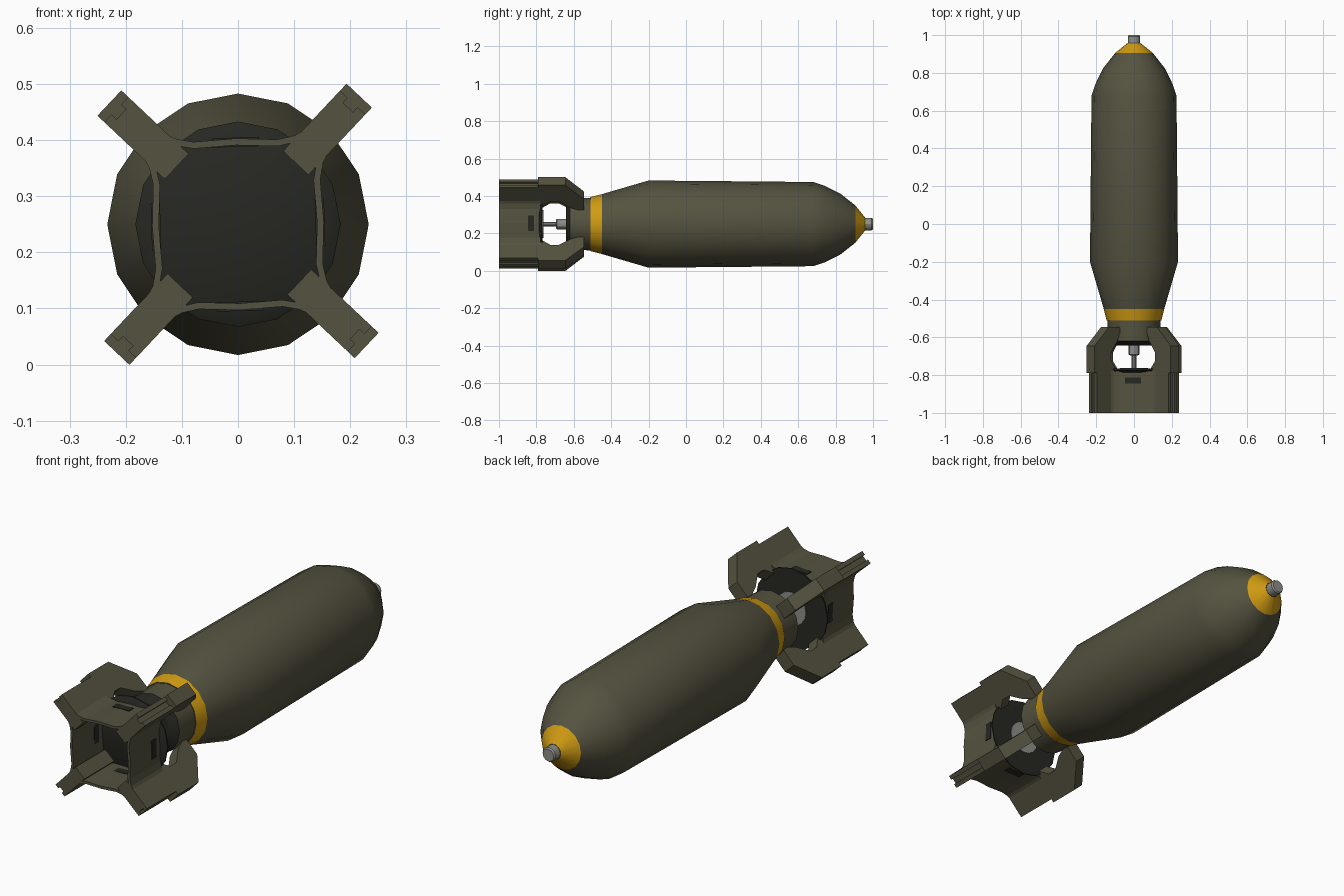
import bpy, bmesh, math
from mathutils import Vector

if "Cube" in bpy.data.objects:
    bpy.data.objects.remove(bpy.data.objects["Cube"])

CZ = 0.25          # height of the long axis
ROLL = 1.7         # slight roll of the tail unit, degrees


def material(name, rgb):
    m = bpy.data.materials.new(name)
    m.diffuse_color = (*rgb, 1)
    m.use_nodes = True
    m.node_tree.nodes["Principled BSDF"].inputs["Base Color"].default_value = m.diffuse_color
    return m


OLIVE = material("olive", (0.09, 0.085, 0.05))
YELLOW = material("yellow", (0.63, 0.33, 0.006))
DARK = material("dark", (0.02, 0.02, 0.016))
METAL = material("metal", (0.27, 0.27, 0.25))


def finish(name, bm, mat, smooth=False):
    bmesh.ops.recalc_face_normals(bm, faces=bm.faces)
    me = bpy.data.meshes.new(name)
    bm.to_mesh(me)
    bm.free()
    me.materials.append(mat)
    ob = bpy.data.objects.new(name, me)
    ob.location.z = CZ
    bpy.context.collection.objects.link(ob)
    if smooth:
        bpy.ops.object.select_all(action='DESELECT')
        ob.select_set(True)
        bpy.context.view_layer.objects.active = ob
        bpy.ops.object.shade_smooth_by_angle(angle=math.radians(30))
    return ob


def lathe(name, profile, mat, n=16, caps=(False, False)):
    """Revolve (y, radius) points about the y axis."""
    bm = bmesh.new()
    rings = [[bm.verts.new((r * math.cos(2 * math.pi * k / n), y,
                            r * math.sin(2 * math.pi * k / n))) for k in range(n)]
             for y, r in profile]
    for a, b in zip(rings, rings[1:]):
        for k in range(n):
            j = (k + 1) % n
            bm.faces.new((a[k], a[j], b[j], b[k]))
    for ring, cap in zip((rings[0], rings[-1]), caps):
        if cap:
            bm.faces.new(ring)
    return finish(name, bm, mat, True)


def prism(name, pts, vec, angle, mat):
    """Extrude a planar outline of (radial, y, tangent) points, turned to an angle."""
    a = math.radians(angle)
    e = Vector((math.cos(a), 0, math.sin(a)))
    t = Vector((-math.sin(a), 0, math.cos(a)))
    place = lambda p: e * p[0] + Vector((0, p[1], 0)) + t * p[2]
    bm = bmesh.new()
    face = bm.faces.new([bm.verts.new(place(p)) for p in pts])
    out = bmesh.ops.extrude_face_region(bm, geom=[face])
    bmesh.ops.translate(bm, vec=place(vec),
                        verts=[v for v in out['geom'] if isinstance(v, bmesh.types.BMVert)])
    if face.is_valid and len(face.edges[0].link_faces) > 2:
        bm.faces.remove(face)
    if not all(e.is_manifold for e in bm.edges):
        bmesh.ops.holes_fill(bm, edges=bm.edges)
    return finish(name, bm, mat)


# Casing with painted bands
lathe("casing", [(-0.45, 0.16), (-0.2, 0.233), (0.25, 0.229), (0.68, 0.225),
                 (0.74, 0.205), (0.825, 0.163), (0.905, 0.1)], OLIVE)
lathe("nose_band", [(0.905, 0.1), (0.958, 0.034)], YELLOW)
lathe("tail_band", [(-0.51, 0.145), (-0.45, 0.16)], YELLOW)
lathe("tail_neck", [(-0.62, 0.137), (-0.55, 0.139), (-0.51, 0.141), (-0.51, 0.145)], OLIVE)
lathe("neck_cap", [(-0.642, 0.1), (-0.62, 0.137)], DARK, caps=(True, False))

# Fuzes
lathe("nose_fuze", [(0.95, 0.026), (0.958, 0.033), (0.993, 0.033), (1.0, 0.028)],
      METAL, 12, (True, True))
lathe("tail_fuze", [(-0.695, 0.022), (-0.69, 0.028), (-0.64, 0.028)], METAL, 12, (True, True))
lathe("tail_rod", [(-0.78, 0.012), (-0.69, 0.012)], METAL, 8, (True, True))

# Bulkhead at the front of the tail box
lathe("bulkhead", [(-0.785, 0.16), (-0.772, 0.183), (-0.766, 0.183)], DARK, caps=(True, True))
lathe("bulkhead_disc", [(-0.767, 0.075), (-0.763, 0.075)], METAL, caps=(True, True))

HW = 0.031
fin = [(0.21, -0.545), (0.315, -0.645), (0.315, -0.79), (0.286, -0.79), (0.286, -1.0),
       (0.15, -1.0), (0.15, -0.78), (0.195, -0.725), (0.195, -0.68), (0.15, -0.62),
       (0.12, -0.545)]
rail = [(0.28, -1.0), (0.298, -1.0), (0.298, -0.79), (0.28, -0.79)]
# Outer curve of a box wall (radial, tangent), thickened inwards
curve = [(0.173, -0.14), (0.155, -0.105), (0.149, -0.075), (0.153, 0),
         (0.149, 0.075), (0.155, 0.105), (0.173, 0.14)]

for k in range(4):
    # Diagonal fins with a grooved rear edge
    a = 45 + ROLL + 90 * k
    prism(f"fin_{k}", [(r, y, -HW) for r, y in fin], (0, 0, 2 * HW), a, OLIVE)
    for side, t0 in (("a", -HW), ("b", 0.012)):
        prism(f"fin_rail_{k}{side}", [(r, y, t0) for r, y in rail],
              (0, 0, HW - 0.012), a, OLIVE)
    # Box wall between fins, with a dark slot
    b = ROLL + 90 * k
    outline = [(r, -1.0, t) for r, t in curve] + [(r - 0.012, -1.0, t) for r, t in curve[::-1]]
    prism(f"box_wall_{k}", outline, (0, 0.222, 0), b, OLIVE)
    prism(f"wall_slot_{k}", [(0.138, -0.845, -0.042), (0.1545, -0.845, -0.042),
                             (0.1545, -0.845, 0.042), (0.138, -0.845, 0.042)],
          (0, 0.033, 0), b, DARK)
